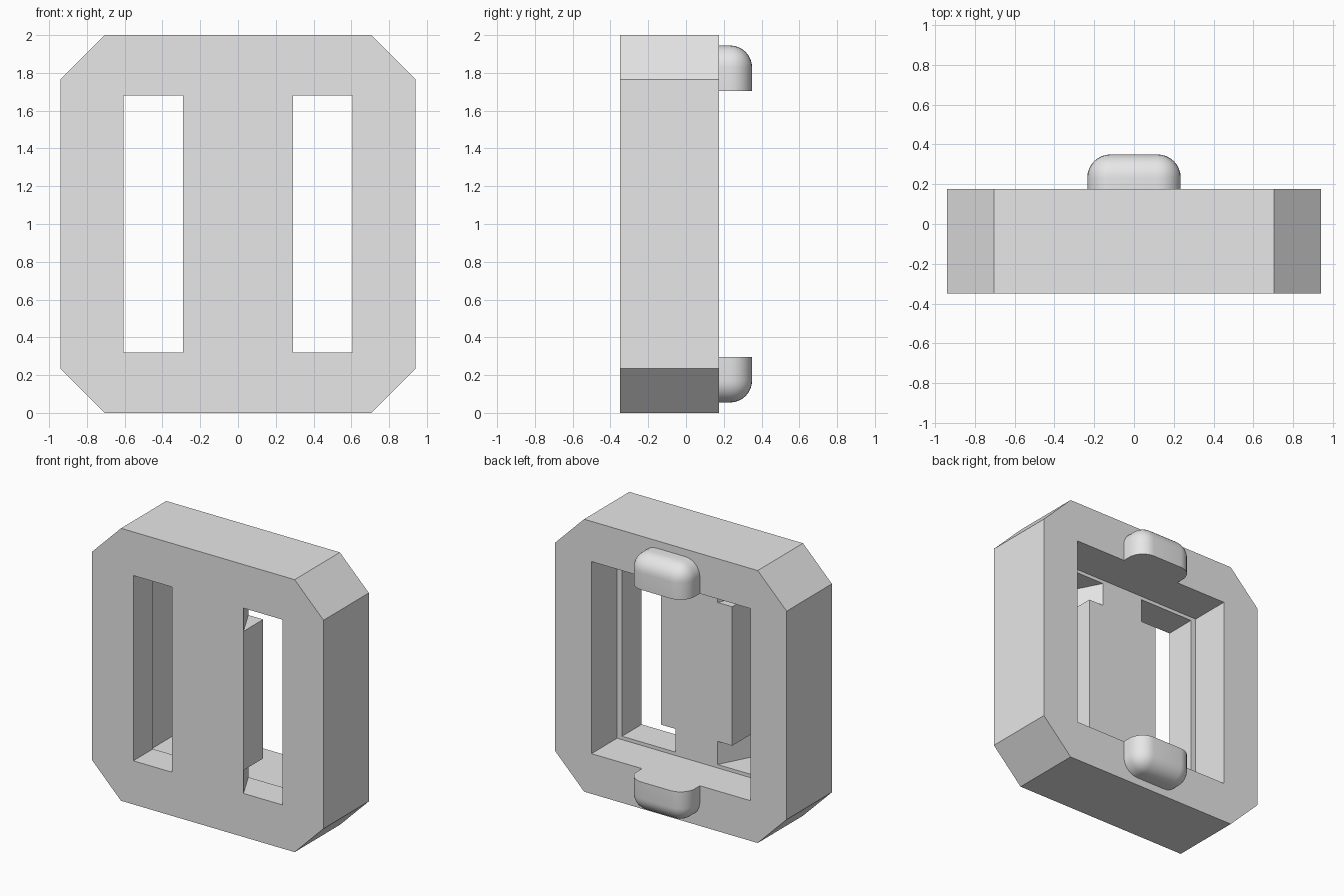
import bpy
import bmesh
from mathutils import Vector

old = bpy.data.objects.get("Cube")
if old:
    bpy.data.objects.remove(old, do_unlink=True)

grey = bpy.data.materials.new("plain_grey")
grey.use_nodes = True
grey.diffuse_color = (0.8, 0.8, 0.8, 1)
grey.node_tree.nodes["Principled BSDF"].inputs["Base Color"].default_value = (0.8, 0.8, 0.8, 1)

FRONT, BACK = -0.35, 0.175       # body faces in y
FLOOR = -0.122                   # depth of the rear pocket
MID = 1.0                        # mirror height


def add_object(name, bm):
    bmesh.ops.recalc_face_normals(bm, faces=bm.faces)
    mesh = bpy.data.meshes.new(name)
    bm.to_mesh(mesh)
    bm.free()
    mesh.materials.append(grey)
    obj = bpy.data.objects.new(name, mesh)
    bpy.context.collection.objects.link(obj)
    return obj


def prism(name, points, shift):
    """Extrude a closed outline of 3D points along shift."""
    bm = bmesh.new()
    face = bm.faces.new([bm.verts.new(p) for p in points])
    out = bmesh.ops.extrude_face_region(bm, geom=[face])
    verts = [v for v in out["geom"] if isinstance(v, bmesh.types.BMVert)]
    bmesh.ops.translate(bm, vec=Vector(shift), verts=verts)
    return add_object(name, bm)


def box(name, x0, x1, y0, y1, z0, z1):
    corners = [(x0, y0, z0), (x1, y0, z0), (x1, y0, z1), (x0, y0, z1)]
    return prism(name, corners, (0, y1 - y0, 0))


def cut(target, cutter):
    cutter.hide_render = True
    mod = target.modifiers.new("cut", "BOOLEAN")
    mod.operation, mod.solver, mod.object = "DIFFERENCE", "EXACT", cutter
    bpy.context.view_layer.objects.active = target
    bpy.ops.object.modifier_apply(modifier=mod.name)
    bpy.data.objects.remove(cutter, do_unlink=True)


# Body: octagonal block
quarter = [(0.94, 0.765), (0.705, 1.0)]
outline = (quarter + [(-x, z) for x, z in reversed(quarter)]
           + [(-x, -z) for x, z in quarter] + [(x, -z) for x, z in reversed(quarter)])
body = prism("body", [(x, FRONT, MID + z) for x, z in outline], (0, BACK - FRONT, 0))

# Rear pocket
cut(body, box("pocket_cutter", -0.645, 0.645, FLOOR, 0.3, 0.295, 1.705))

# Front slots, with wedge notches at the ends of the centre panel
for side in (1, -1):
    cut(body, box("slot_cutter", side * 0.29, side * 0.605, -0.5, 0, 0.32, 1.68))
    wedge = [(0.29, FRONT), (0.4, -0.2), (0.4, -0.05), (0.132, -0.05)]
    for z in (0.32, 1.51):
        cut(body, prism("notch_cutter", [(side * x, y, z) for x, y in wedge], (0, 0, 0.17)))


# Lugs: blocks rounded everywhere but the pocket side and the mounting side
def lug(name, up):
    bm = bmesh.new()
    bmesh.ops.create_cube(bm, size=1)
    for v in bm.verts:
        v.co = (v.co.x * 0.47, v.co.y * 0.175 + 0.2625, v.co.z * 0.24 + 0.825)
    bm.normal_update()
    flat = {f for f in bm.faces if f.normal.z < -0.5 or f.normal.y < -0.5}
    edges = [e for e in bm.edges if not flat & set(e.link_faces)]
    bmesh.ops.bevel(bm, geom=edges, offset=0.117, segments=8, profile=0.5, affect="EDGES")
    for v in bm.verts:
        v.co.z = MID + up * v.co.z
    obj = add_object(name, bm)
    bpy.ops.object.select_all(action="DESELECT")
    obj.select_set(True)
    bpy.context.view_layer.objects.active = obj
    bpy.ops.object.shade_smooth_by_angle(angle=0.6)


lug("upper_lug", 1)
lug("lower_lug", -1)
